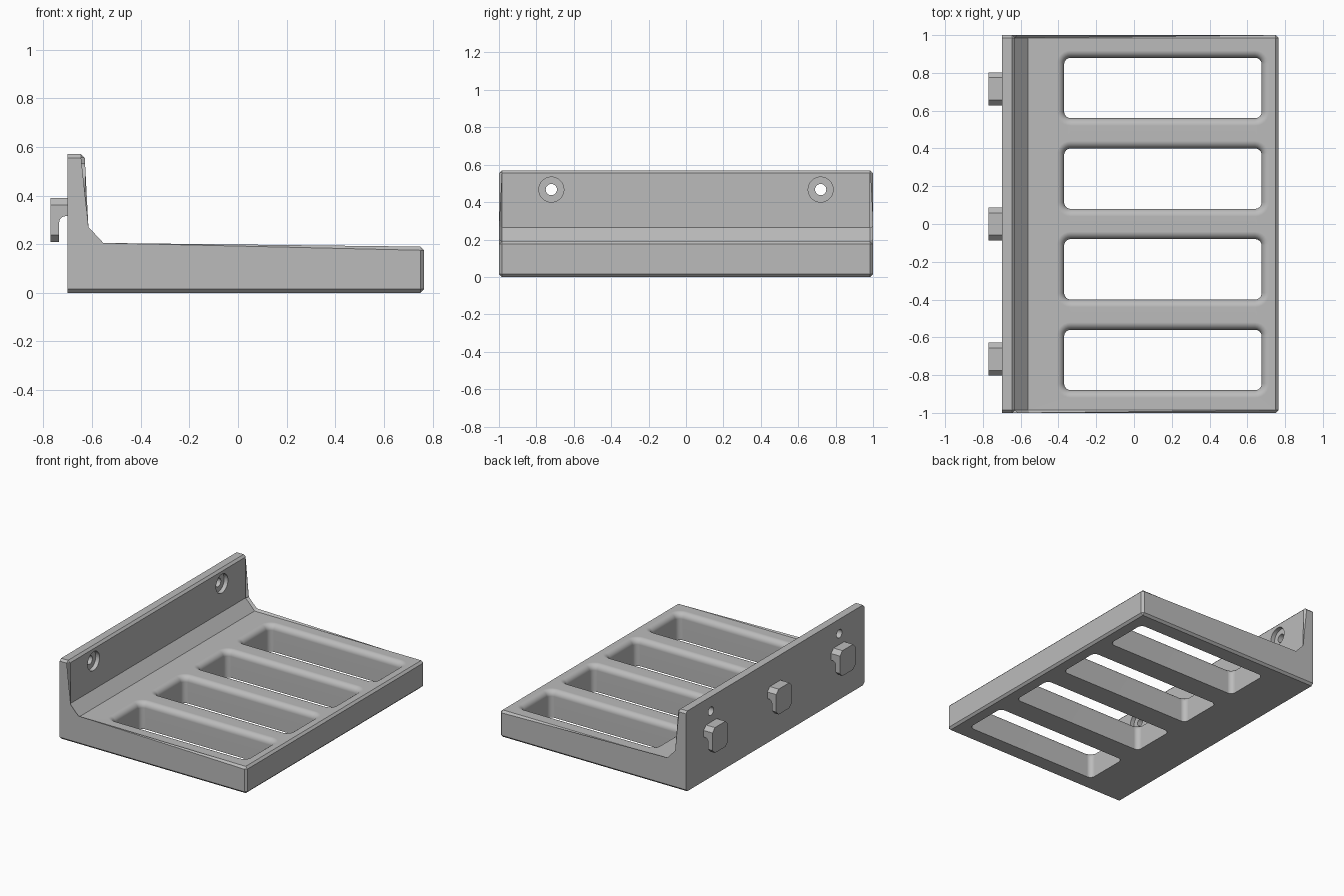
import bpy, bmesh, math
from mathutils import Vector

if "Cube" in bpy.data.objects:
    bpy.data.objects.remove(bpy.data.objects["Cube"], do_unlink=True)

grey = bpy.data.materials.new("plain grey")
grey.use_nodes = True
grey.diffuse_color = (0.5, 0.5, 0.5, 1)
grey.node_tree.nodes["Principled BSDF"].inputs["Base Color"].default_value = (0.5, 0.5, 0.5, 1)

BACK = -0.70      # outer face of the upright plate
TOP = 0.19        # upper face of the tray
CHAMFER = 0.015


def make_object(name, bm):
    bmesh.ops.recalc_face_normals(bm, faces=bm.faces)
    mesh = bpy.data.meshes.new(name)
    bm.to_mesh(mesh)
    bm.free()
    mesh.materials.append(grey)
    obj = bpy.data.objects.new(name, mesh)
    bpy.context.collection.objects.link(obj)
    return obj


def loft(rings):
    """Closed solid through matching rings of points."""
    bm = bmesh.new()
    loops = [[bm.verts.new(p) for p in ring] for ring in rings]
    n = len(loops[0])
    for a, b in zip(loops, loops[1:]):
        for i in range(n):
            j = (i + 1) % n
            bm.faces.new((a[i], a[j], b[j], b[i]))
    bm.faces.new(loops[0][::-1])
    bm.faces.new(loops[-1])
    return bm


def activate(obj):
    bpy.ops.object.select_all(action='DESELECT')
    obj.select_set(True)
    bpy.context.view_layer.objects.active = obj


def cut(obj, cutter):
    mod = obj.modifiers.new("cut", 'BOOLEAN')
    mod.operation = 'DIFFERENCE'
    mod.solver = 'EXACT'
    mod.object = cutter
    activate(obj)
    bpy.ops.object.modifier_apply(modifier=mod.name)
    bpy.data.objects.remove(cutter, do_unlink=True)


def finish(obj):
    activate(obj)
    bpy.ops.object.shade_smooth_by_angle(angle=math.radians(30))
    mod = obj.modifiers.new("even shading", 'WEIGHTED_NORMAL')
    mod.keep_sharp = True


def rounded_rect(cx, cy, hx, hy, r, z, steps=6):
    ring = []
    for k, (sx, sy) in enumerate([(1, 1), (-1, 1), (-1, -1), (1, -1)]):
        for i in range(steps + 1):
            a = math.pi / 2 * (k + i / steps)
            ring.append((cx + sx * (hx - r) + r * math.cos(a),
                         cy + sy * (hy - r) + r * math.sin(a), z))
    return ring


def cylinder_x(x0, x1, y, z, r, sides=32):
    angles = [2 * math.pi * i / sides for i in range(sides)]
    return loft([[(x, y + r * math.cos(a), z + r * math.sin(a)) for a in angles]
                 for x in (x0, x1)])


# L-shaped shelf with a sloped inside corner
profile = [(BACK, 0), (0.765, 0), (0.765, TOP), (-0.56, TOP),
           (-0.63, 0.265), (-0.63, 0.57), (BACK, 0.57)]
bm = loft([[(x, y, z) for x, z in profile] for y in (-1, 1)])


def chamfered(edge):
    a, b = (v.co for v in edge.verts)
    on_back = max(a.x, b.x) < BACK + 0.001
    inside_corner = abs(a.y - b.y) > 1 and -0.64 < a.x < -0.5 and a.z < 0.5
    return not on_back and not inside_corner


bmesh.ops.bevel(bm, geom=[e for e in bm.edges if chamfered(e)], offset=CHAMFER,
                offset_type='OFFSET', segments=1, affect='EDGES')
shelf = make_object("shelf", bm)

# Long slots with rolled upper rims
FILLET = 0.04
for cy in (-0.72, -0.24, 0.24, 0.72):
    levels = [(-0.1, 0)]
    for i in range(7):
        a = math.pi / 2 * i / 6
        levels.append((TOP - FILLET * (1 - math.sin(a)), FILLET * (1 - math.cos(a))))
    levels.append((TOP + 0.05, FILLET))
    rings = [rounded_rect(0.153, cy, 0.523 + grow, 0.16 + grow, 0.035 + grow, z)
             for z, grow in levels]
    cut(shelf, make_object("slot_cutter", loft(rings)))

# Counterbored screw holes
for y in (-0.72, 0.72):
    cut(shelf, make_object("hole_cutter", cylinder_x(-0.8, -0.5, y, 0.467, 0.03)))
    cut(shelf, make_object("recess_cutter", cylinder_x(-0.66, -0.5, y, 0.467, 0.067)))
finish(shelf)

# Hanging hooks behind the upright plate
for name, cy in (("hook_front", -0.715), ("hook_middle", 0), ("hook_back", 0.715)):
    hy, hz, c, cz = 0.0875, 0.09, 0.028, 0.3
    outline = []
    for sy, sz in [(1, 1), (-1, 1), (-1, -1), (1, -1)]:
        pair = [(sy * hy, sz * (hz - c)), (sy * (hy - c), sz * hz)]
        outline += pair if sy * sz > 0 else pair[::-1]
    hook = make_object(name, loft([[(x, cy + y, cz + z) for y, z in outline]
                                   for x in (-0.77, BACK)]))
    # Downward notch with a rounded inner corner
    r = 0.025
    notch = [(-0.735, 0.1), (-0.6, 0.1), (-0.6, 0.315)]
    for i in range(7):
        a = math.pi / 2 * (1 + i / 6)
        notch.append((-0.735 + r + r * math.cos(a), 0.315 - r + r * math.sin(a)))
    cut(hook, make_object("notch_cutter",
                          loft([[(x, cy + y, z) for x, z in notch] for y in (-0.2, 0.2)])))
    finish(hook)
